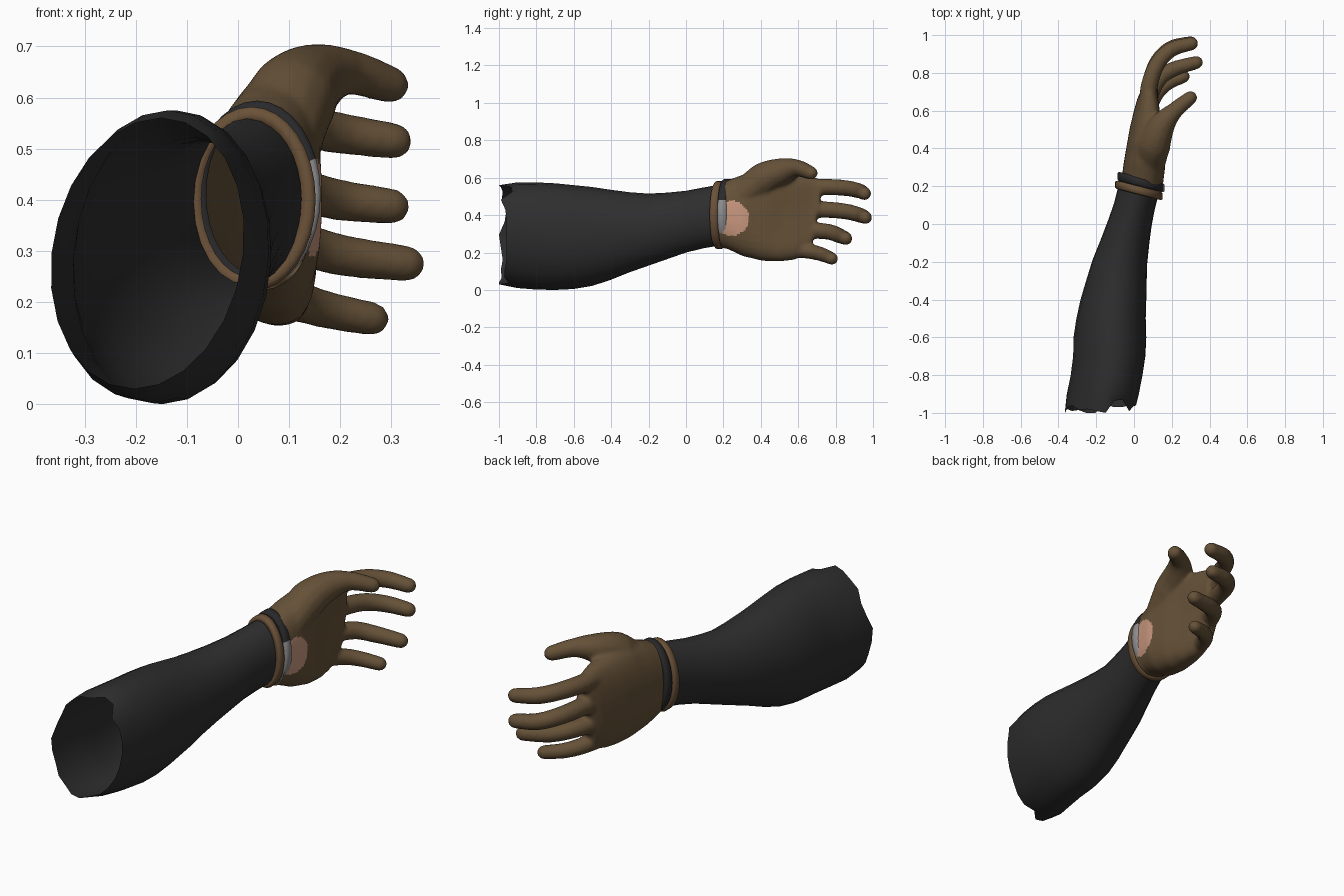
import bpy, bmesh, math
from mathutils import Vector

if "Cube" in bpy.data.objects:
    bpy.data.objects.remove(bpy.data.objects["Cube"])


def material(name, rgb):
    m = bpy.data.materials.new(name)
    m.diffuse_color = (*rgb, 1)
    m.use_nodes = True
    m.node_tree.nodes["Principled BSDF"].inputs["Base Color"].default_value = m.diffuse_color
    return m


CLOTH = material("black cloth", (0.027, 0.027, 0.027))
STRAP = material("black strap", (0.022, 0.022, 0.024))
LEATHER = material("brown leather", (0.13, 0.082, 0.039))
TAN = material("tan cord", (0.145, 0.083, 0.04))
SKIN = material("skin", (0.58, 0.31, 0.21))
METAL = material("grey metal", (0.27, 0.27, 0.28))


def skin_rings(bm, rings, caps=False, closed=False):
    """Join equal-sized rings of points with quads."""
    vs = [[bm.verts.new(p) for p in r] for r in rings]
    n = len(vs[0])
    pairs = list(zip(vs, vs[1:])) + ([(vs[-1], vs[0])] if closed else [])
    for a, b in pairs:
        for i in range(n):
            j = (i + 1) % n
            bm.faces.new((a[i], a[j], b[j], b[i]))
    if caps:
        bm.faces.new(vs[0][::-1])
        bm.faces.new(vs[-1])
    bmesh.ops.recalc_face_normals(bm, faces=bm.faces)


def make_object(name, bm, mats):
    me = bpy.data.meshes.new(name)
    bm.to_mesh(me)
    bm.free()
    ob = bpy.data.objects.new(name, me)
    bpy.context.collection.objects.link(ob)
    for m in mats:
        me.materials.append(m)
    for p in me.polygons:
        p.use_smooth = True
    return ob


def oval(y, x0, x1, z0, z1, slope=0.0, lean=0.0, rise=0.0, dent=0.0, n=24, power=1.0):
    """Cross-section across the arm, optionally tilted, leaned or hollowed on +x."""
    cx, cz, rx, rz = (x0 + x1) / 2, (z0 + z1) / 2, (x1 - x0) / 2, (z1 - z0) / 2
    pts = []
    for i in range(n):
        a = 2 * math.pi * i / n
        c = math.copysign(abs(math.cos(a)) ** power, math.cos(a))
        s = math.copysign(abs(math.sin(a)) ** power, math.sin(a))
        x, z = rx * c, rz * s
        if c > 0:
            x -= dent * c ** 4
        pts.append(Vector((cx + x + lean * z, y + slope * x + rise * z, cz + z)))
    return pts


# Sleeve: open tube with a torn rear edge
sections = [
    (-1.00, -.365, .01, .03, .56, 0, .10), (-.90, -.355, .025, .01, .575, 0, .10),
    (-.80, -.335, .045, .002, .575, 0, .08), (-.70, -.322, .06, .0, .57, 0, .06),
    (-.60, -.32, .065, .005, .56, 0, .05), (-.50, -.305, .062, .022, .55, 0, .04),
    (-.40, -.283, .065, .055, .535, 0, .03), (-.30, -.252, .067, .095, .522, -.03, .02),
    (-.20, -.22, .07, .13, .515, -.06, 0), (-.10, -.178, .08, .165, .52, -.1, 0),
    (0.0, -.138, .092, .20, .53, -.15, 0), (.09, -.105, .108, .222, .547, -.2, 0),
    (.165, -.085, .125, .235, .56, -.25, 0)]
rings = [oval(*s) for s in sections]
torn = [.04, .04, .035, .01, .07, .065, .0, .01, .02, .015, .04, .03,
        .0, .01, .02, .01, .015, .0, .0, .05, .03, .03, .04, .04]
for p, t in zip(rings[0], torn):
    p.y = -1 + t
bm = bmesh.new()
skin_rings(bm, rings)
make_object("sleeve", bm, [CLOTH])


# Wrist bands
def band(name, y, x0, x1, z0, z1, width, thick, mats):
    profile = [(0, -.32), (0, .32), (-.35, .5), (-1, .5), (-1, -.5), (-.35, -.5)]
    bm = bmesh.new()
    skin_rings(bm, [oval(y + v * width, x0 - u * thick, x1 + u * thick,
                         z0 - u * thick, z1 + u * thick, slope=-.25, n=32)
                    for u, v in profile], closed=True)
    return make_object(name, bm, mats)


band("cord_band", .178, -.1, .152, .22, .582, .045, .028, [TAN])
strap = band("wrist_strap", .222, -.088, .162, .228, .594, .05, .026, [STRAP, METAL])
for p in strap.data.polygons:
    c = p.center
    inside = p.normal.x * (c.x - .037) + p.normal.z * (c.z - .41) < -.03
    if inside or (c.x > .085 and c.z < .475):
        p.material_index = 1


# Glove: palm and fingers are fused, then opened at the wrist
def finger(bm, path, radii, n=14, steps=5):
    P = [Vector(p) for p in path]
    P = [2 * P[0] - P[1]] + P + [2 * P[-1] - P[-2]]
    line = []
    for k in range(1, len(P) - 2):
        a, b, c, d = P[k - 1:k + 3]
        for s in range(steps):
            t = s / steps
            q = .5 * (2 * b + (c - a) * t + (2 * a - 5 * b + 4 * c - d) * t * t
                      + (3 * b - a - 3 * c + d) * t ** 3)
            line.append((q, radii[k - 1] * (1 - t) + radii[k] * t))
    end, r = P[-2], radii[-1]
    tip_dir = (P[-2] - P[-3]).normalized()
    for a in (0, 25, 50, 70, 84):
        a = math.radians(a)
        line.append((end + tip_dir * r * math.sin(a), r * math.cos(a)))
    rings = []
    for i, (q, r) in enumerate(line):
        t = (line[min(i + 1, len(line) - 1)][0] - line[max(i - 1, 0)][0]).normalized()
        u = t.cross(Vector((0, 0, 1))).normalized()
        v = u.cross(t)
        rings.append([q + r * (u * math.cos(2 * math.pi * j / n) + v * math.sin(2 * math.pi * j / n))
                      for j in range(n)])
    skin_rings(bm, rings, caps=True)


bm = bmesh.new()
palm = [(.12, -.075, .14, .235, .565, -.25, 0, 0, 0), (.22, -.065, .152, .22, .585, -.2, 0, 0, 0),
        (.31, -.055, .175, .18, .62, -.1, 0, .02, .01), (.42, -.038, .185, .155, .645, 0, 0, .04, .03),
        (.52, -.02, .182, .152, .63, 0, 0, .08, .045), (.60, 0, .165, .16, .615, 0, 0, .12, .035),
        (.66, .018, .145, .178, .60, 0, 0, .16, .02), (.70, .04, .13, .20, .585, 0, 0, .18, 0)]
skin_rings(bm, [oval(*s, n=32, power=.85) for s in palm], caps=True)
R = (.046, .045, .043, .041, .036)
finger(bm, [(.07, .60, .54), (.08, .73, .55), (.125, .85, .545), (.20, .925, .53), (.305, .955, .515)], R)
finger(bm, [(.07, .60, .42), (.08, .72, .43), (.12, .85, .42), (.195, .93, .40), (.30, .96, .387)], R)
finger(bm, [(.07, .55, .31), (.08, .66, .318), (.13, .765, .31), (.21, .82, .29), (.33, .855, .275)], R)
finger(bm, [(.075, .5, .21), (.08, .60, .213), (.12, .69, .20), (.18, .745, .183), (.262, .78, .167)],
       (.044, .042, .04, .037, .034))
# Thumb
finger(bm, [(.075, .30, .50), (.105, .42, .595), (.15, .525, .637), (.215, .60, .65), (.298, .668, .625)],
       (.085, .09, .07, .045, .037))
source = make_object("glove_source", bm, [LEATHER])
mod = source.modifiers.new("fuse", "REMESH")
mod.mode = "VOXEL"
mod.voxel_size = .0095
mod = source.modifiers.new("relax", "SMOOTH")
mod.factor = .5
mod.iterations = 7
bpy.context.view_layer.update()
fused = bpy.data.meshes.new_from_object(source.evaluated_get(bpy.context.evaluated_depsgraph_get()))
bpy.data.objects.remove(source)
bm = bmesh.new()
bm.from_mesh(fused)
bmesh.ops.bisect_plane(bm, geom=bm.verts[:] + bm.edges[:] + bm.faces[:],
                       plane_co=(.037, .20, .4), plane_no=(.25, 1, 0), clear_inner=True)
# Round opening in the heel of the palm showing skin
bm.normal_update()
for f in bm.faces:
    c = f.calc_center_median()
    opening = c.x > .08 and f.normal.x > .1 and math.hypot(c.y - .242, c.z - .383) < .094
    f.material_index = 1 if opening else 0
make_object("glove", bm, [LEATHER, SKIN])
